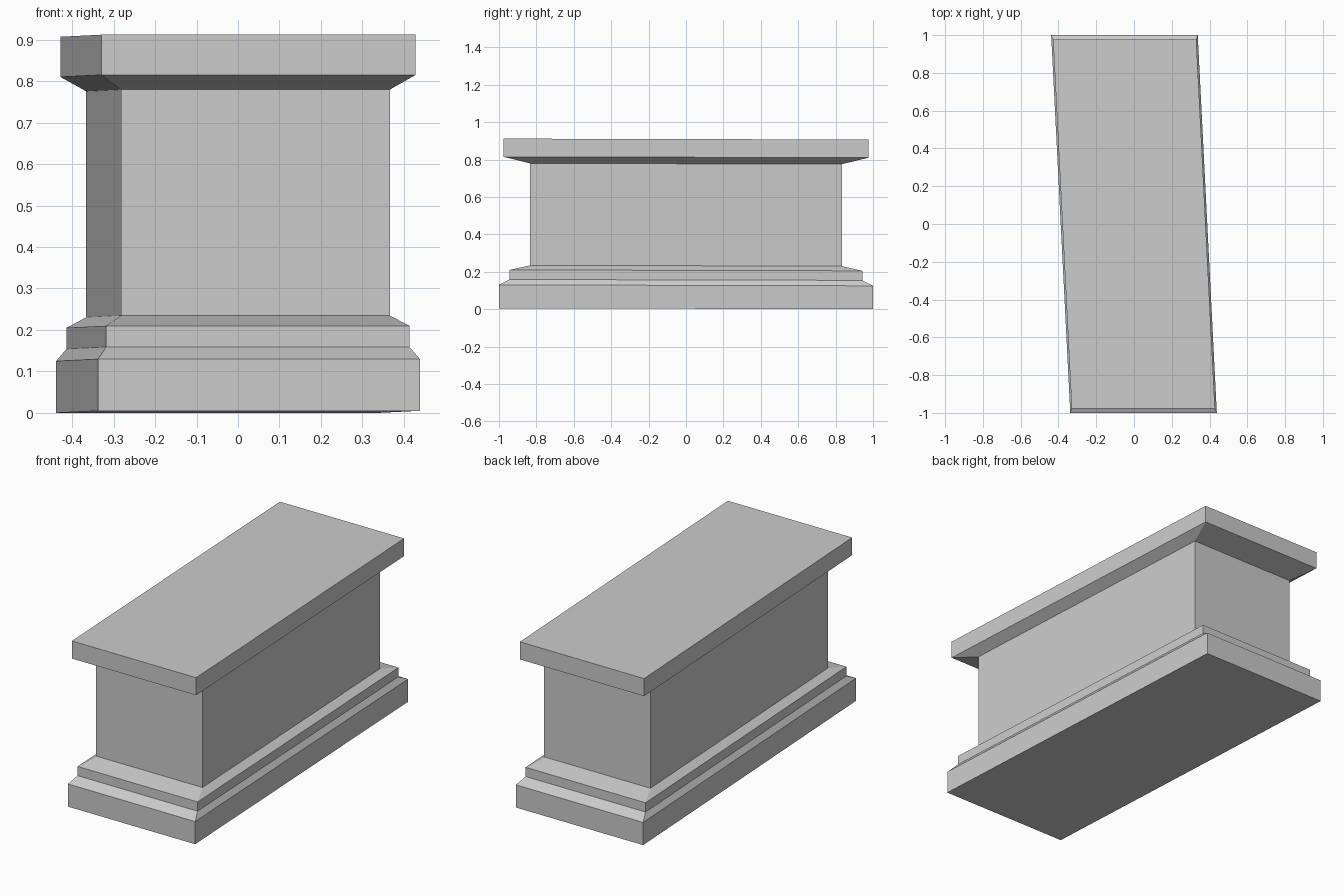
import bpy
import bmesh

if "Cube" in bpy.data.objects:
    bpy.data.objects.remove(bpy.data.objects["Cube"], do_unlink=True)

stone = bpy.data.materials.new("grey stone")
stone.use_nodes = True
GREY = (0.6, 0.6, 0.6, 1.0)
stone.diffuse_color = GREY
stone.node_tree.nodes["Principled BSDF"].inputs["Base Color"].default_value = GREY

SKEW = 0.0505   # sideways lean of the plan along y
TILT = 0.0025   # slight fall towards the back


def loft(name, profile, bottom=False, top=False):
    """Stack skewed rectangles (half width, half depth, height) into one skin."""
    bm = bmesh.new()
    rings = []
    for hw, hd, z in profile:
        ring = []
        for sx, sy in ((-1, -1), (1, -1), (1, 1), (-1, 1)):
            y = sy * hd
            ring.append(bm.verts.new((sx * hw - SKEW * y, y, z + TILT * (1 - y))))
        rings.append(ring)
    for low, high in zip(rings, rings[1:]):
        for i in range(4):
            j = (i + 1) % 4
            bm.faces.new((low[i], low[j], high[j], high[i]))
    if bottom:
        bm.faces.new(rings[0][::-1])
    if top:
        bm.faces.new(rings[-1])
    mesh = bpy.data.meshes.new(name)
    bm.to_mesh(mesh)
    bm.free()
    mesh.materials.append(stone)
    obj = bpy.data.objects.new(name, mesh)
    bpy.context.collection.objects.link(obj)
    return obj


# Footprints shared between neighbouring parts
base = (0.388, 1.0)
step = (0.366, 0.943)
body = (0.324, 0.833)
slab = (0.379, 0.977)

# Plinth with its stepped moulding
loft("plinth", [(*base, 0.0), (*base, 0.125), (*step, 0.154),
                (*step, 0.205), (*body, 0.23)], bottom=True)
# Plain pedestal body
loft("body", [(*body, 0.23), (*body, 0.775)])
# Overhanging cap slab with a sloped underside
loft("cap", [(*body, 0.775), (*slab, 0.81), (*slab, 0.907)], top=True)
